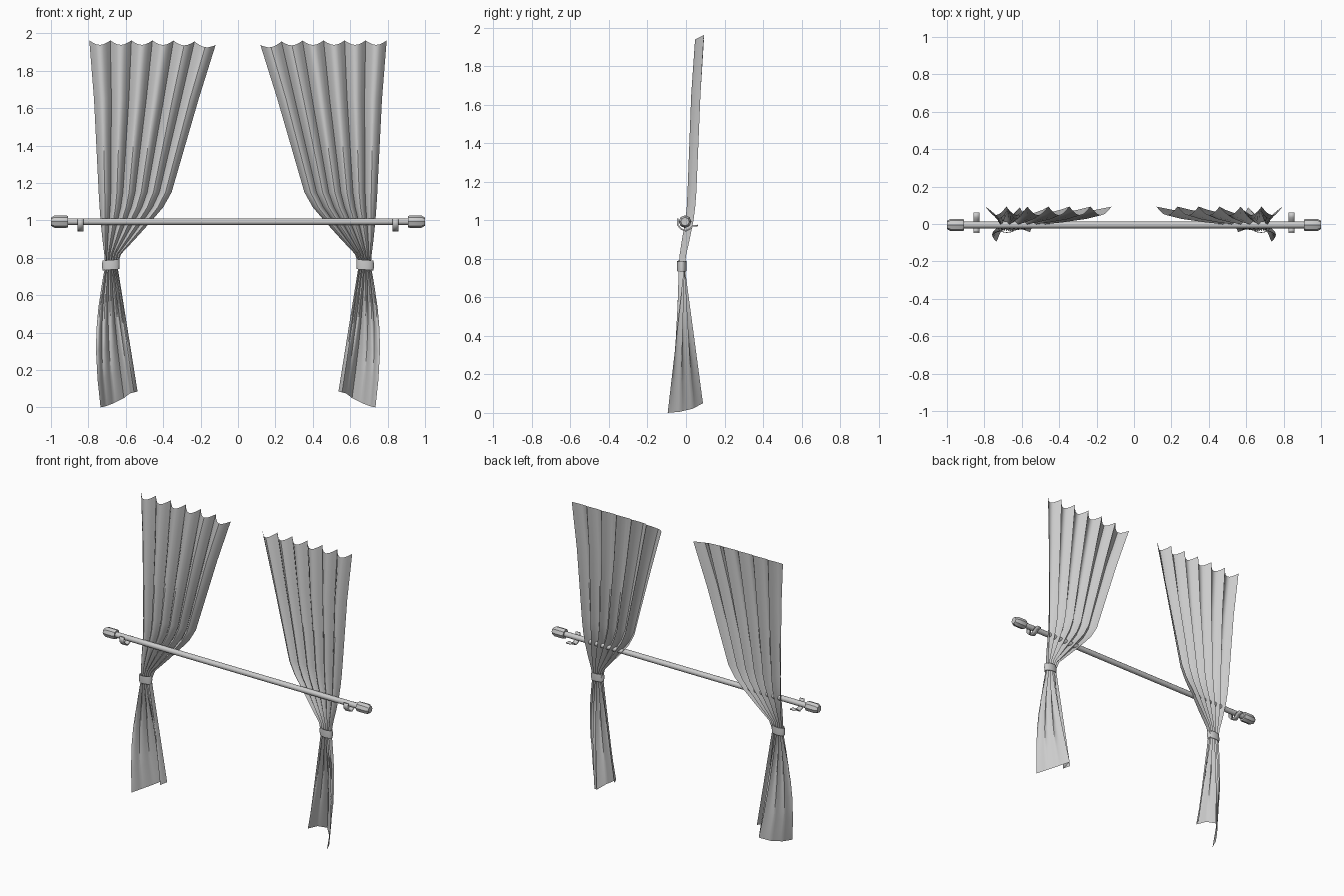
import bpy, bmesh, math
from mathutils import Vector

cube = bpy.data.objects.get("Cube")
if cube:
    bpy.data.objects.remove(cube, do_unlink=True)

grey = bpy.data.materials.new("light grey")
grey.use_nodes = True
grey.diffuse_color = (0.6, 0.6, 0.6, 1)
grey.node_tree.nodes["Principled BSDF"].inputs["Base Color"].default_value = (0.6, 0.6, 0.6, 1)

ROD_Y, ROD_Z = -.005, .993


def finish(name, bm, angle=35):
    bmesh.ops.recalc_face_normals(bm, faces=bm.faces)
    mesh = bpy.data.meshes.new(name)
    bm.to_mesh(mesh)
    bm.free()
    mesh.materials.append(grey)
    ob = bpy.data.objects.new(name, mesh)
    bpy.context.collection.objects.link(ob)
    bpy.ops.object.select_all(action='DESELECT')
    ob.select_set(True)
    bpy.context.view_layer.objects.active = ob
    bpy.ops.object.shade_smooth_by_angle(angle=math.radians(angle))
    return ob


def skin(bm, rows, closed=False):
    grid = [[bm.verts.new(p) for p in row] for row in rows]
    n = len(grid[0])
    for a, b in zip(grid, grid[1:]):
        for i in range(n if closed else n - 1):
            j = (i + 1) % n
            bm.faces.new((a[i], a[j], b[j], b[i]))
    return grid


def lathe_x(name, profile, sides):
    # profile holds (x, radius) pairs, turned about the rod axis
    bm = bmesh.new()
    angles = [math.tau * k / sides for k in range(sides)]
    grid = skin(bm, [[(x, ROD_Y + r * math.sin(a), ROD_Z + r * math.cos(a)) for a in angles]
                     for x, r in profile], True)
    bm.faces.new(grid[0])
    bm.faces.new(grid[-1])
    return finish(name, bm)


# Curtain rows above the tie: height, outer x, inner x, depth, fold size
UPPER = [(1.95, .795, .12, .07, .023), (1.65, .77, .21, .051, .024),
         (1.15, .745, .355, .031, .023), (1.07, .74, .40, .026, .022),
         (1.0, .735, .46, .018, .021), (.9, .725, .55, -.001, .02),
         (.82, .715, .625, -.016, .017), (.76, .71, .645, -.022, .015)]
# Hem from the outer edge, round the back, to the rolled inner edge
HEM = [Vector(p) for p in ((.735, -.095, 0), (.708, -.03, .006), (.665, .035, .022),
                           (.61, .088, .05), (.578, .03, .075), (.556, -.043, .08),
                           (.537, .005, .085))]
FOLDS, STEPS = 6, 6
COLS = FOLDS * STEPS


def hem_point(s):
    f = s * (len(HEM) - 1)
    i = min(int(f), len(HEM) - 2)
    return HEM[i].lerp(HEM[i + 1], f - i)


def curtain(name, side):
    # Pleats are creased at the back and rounded at the front
    rows = []
    for z, outer, inner, depth, amp in UPPER:
        row = []
        for c in range(COLS + 1):
            s = c / COLS
            wave = 1 - 2 * abs(math.sin(math.pi * FOLDS * s))
            lift = (.012 * wave - .025 * s ** 8) if z > 1.9 else 0
            row.append(Vector((outer + (inner - outer) * s, depth + amp * wave, z + lift)))
        rows.append(row)
    waist = rows[-1]
    for t in (.06, .15, .3, .45, .6, .8, 1):
        row = []
        for c, p in enumerate(waist):
            s = c / COLS
            q = p.lerp(hem_point(s), t)
            q.x += .036 * math.sin(math.pi * t) * (1 - s) ** 2
            row.append(q)
        rows.append(row)
    bm = bmesh.new()
    skin(bm, [[(side * p.x, p.y, p.z) for p in row] for row in rows])
    finish(name, bm, 40)


def tie_band(name, side):
    # Flat oval strap with a slight tilt and a rolled wall
    section = [(1, -.026), (1.05, 0), (1, .026), (.88, .026), (.88, -.026)]
    rows = []
    for k in range(20):
        a = math.tau * k / 20
        rows.append([(side * (.68 + .045 * f * math.cos(a)), -.022 + .024 * f * math.sin(a),
                      .762 + h - .003 * math.cos(a)) for f, h in section])
    bm = bmesh.new()
    skin(bm, rows + rows[:1], True)
    bmesh.ops.remove_doubles(bm, verts=bm.verts, dist=.00001)
    finish(name, bm)


def bracket(name, side):
    # Bent strap that cradles the rod
    path = [(-.044, 1.01), (-.042, .975), (-.026, .955), (0, .945),
            (.022, .957), (.035, .97), (.062, .973)]
    bm = bmesh.new()
    skin(bm, [[(side * (.843 + w), y, z) for w in (-.016, .016)] for y, z in path])
    ob = finish(name, bm)
    solid = ob.modifiers.new("thickness", 'SOLIDIFY')
    solid.thickness = .008
    solid.offset = 0


lathe_x("curtain_rod", [(-.92, .018), (.92, .018)], 12)
for label, side in (("left", 1), ("right", -1)):
    curtain(label + "_curtain", side)
    tie_band(label + "_tie_band", side)
    bracket(label + "_rod_bracket", side)
    lathe_x(label + "_finial", [(side * x, r) for x, r in
            ((.91, .03), (.918, .033), (.98, .033), (1, .022))], 8)
